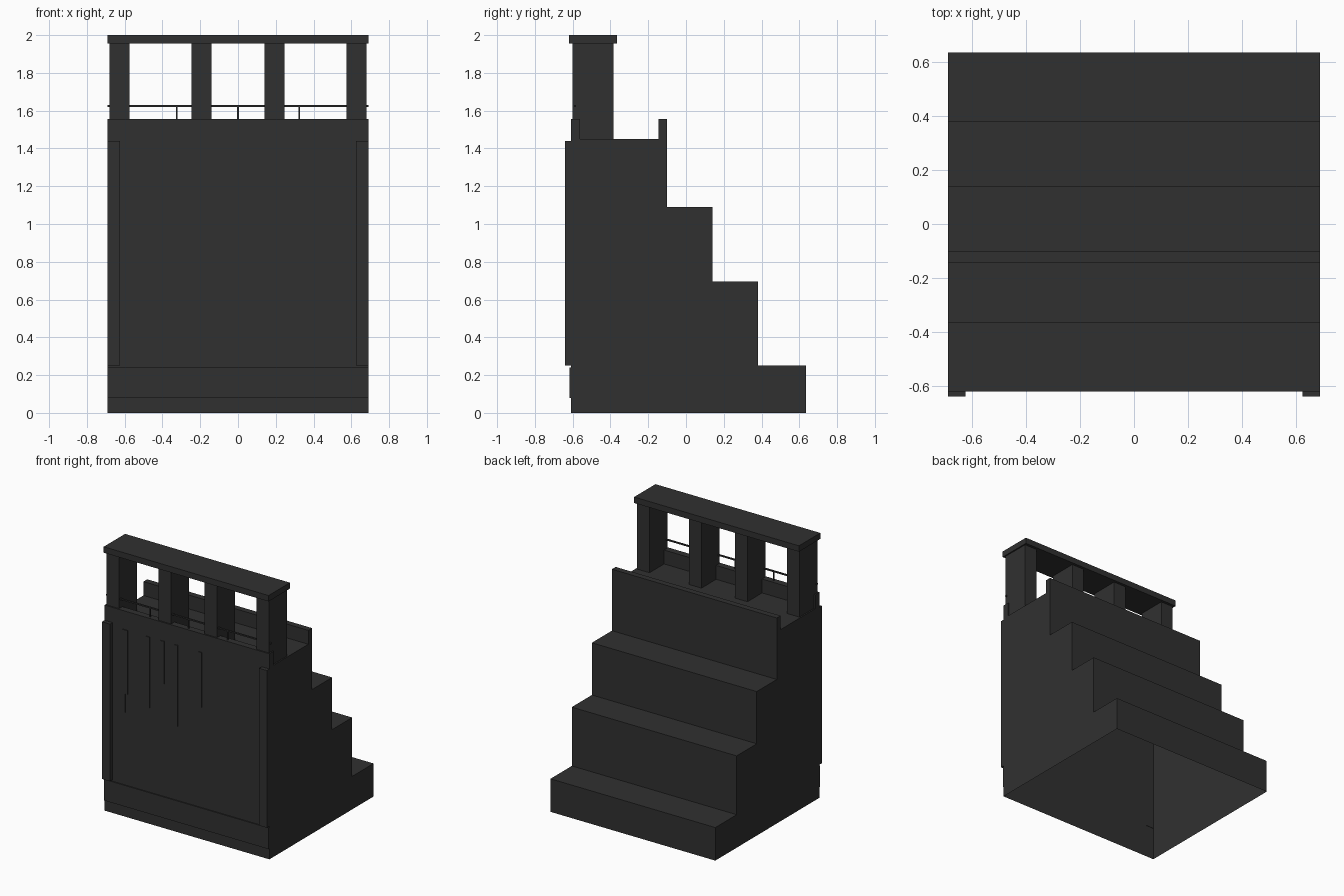
import bpy, bmesh

cube = bpy.data.objects.get("Cube")
if cube:
    bpy.data.objects.remove(cube, do_unlink=True)

# Single dark stone colour
stone = bpy.data.materials.new("charcoal_stone")
stone.use_nodes = True
colour = (0.03, 0.03, 0.03, 1)
stone.diffuse_color = colour
bsdf = next(n for n in stone.node_tree.nodes if n.type == 'BSDF_PRINCIPLED')
bsdf.inputs["Base Color"].default_value = colour

HALF = 0.69      # half width of the building
FRONT = -0.61    # plane of the front wall


def add_object(name, bm):
    mesh = bpy.data.meshes.new(name)
    bm.to_mesh(mesh)
    bm.free()
    mesh.materials.append(stone)
    obj = bpy.data.objects.new(name, mesh)
    bpy.context.collection.objects.link(obj)
    return obj


def box(name, x, y, z):
    """Box from (min, max) ranges along each axis."""
    bm = bmesh.new()
    bmesh.ops.create_cube(bm, size=1)
    for v in bm.verts:
        for i, (lo, hi) in enumerate((x, y, z)):
            v.co[i] = hi if v.co[i] > 0 else lo
    return add_object(name, bm)


# Stepped hull: side profile with deck and parapets, extruded across the width
profile = [(FRONT, 0), (0.635, 0), (0.635, 0.25), (0.38, 0.25), (0.38, 0.695),
           (0.14, 0.695), (0.14, 1.09), (-0.10, 1.09), (-0.10, 1.555),
           (-0.145, 1.555), (-0.145, 1.45), (-0.56, 1.45), (-0.56, 1.555),
           (FRONT, 1.555)]
bm = bmesh.new()
side = bm.faces.new([bm.verts.new((-HALF, y, z)) for y, z in profile])
ext = bmesh.ops.extrude_face_region(bm, geom=[side], use_keep_orig=True)
moved = [g for g in ext["geom"] if isinstance(g, bmesh.types.BMVert)]
bmesh.ops.translate(bm, verts=moved, vec=(2 * HALF, 0, 0))
bmesh.ops.recalc_face_normals(bm, faces=bm.faces)
# The hull is hollow and open underneath
bottom = [f for f in bm.faces if all(v.co.z < 0.001 for v in f.verts)]
bmesh.ops.delete(bm, geom=bottom, context='FACES_ONLY')
add_object("stepped_hull", bm)

# Raised corner strips and pillars, mirrored left and right
for label, s in (("left", 1), ("right", -1)):
    def span(a, b):
        return tuple(sorted((s * a, s * b)))
    box(f"{label}_corner_strip", span(0.625, HALF), (-0.64, FRONT + 0.003), (0.25, 1.44))
    box(f"{label}_outer_pillar", span(0.575, 0.68), (-0.60, -0.385), (1.45, 1.96))
    box(f"{label}_inner_pillar", span(0.14, 0.245), (-0.60, -0.385), (1.45, 1.96))

# Roof slab over the pillars
box("roof_slab", (-HALF, HALF), (-0.62, -0.365), (1.955, 2.0))

# Shallow base band along the front
box("base_band", (-HALF, HALF), (-0.618, FRONT), (0.08, 0.24))

# Thin hanging strips on the front wall: right edge and lower end
strips = [(-0.515, 0.79), (-0.495, 0.93), (-0.31, 0.88), (-0.19, 1.09),
          (-0.075, 0.80), (0.125, 1.00)]
for i, (x, low) in enumerate(strips):
    box(f"wall_strip_{i + 1}", (x - 0.03, x), (-0.616, FRONT), (low, 1.415))

# Balcony rail and its uprights
box("balcony_rail", (-HALF, HALF), (-0.592, -0.582), (1.62, 1.63))
for i in (-1, 0, 1):
    x = i * 0.325
    box(f"rail_upright_{i + 2}", (x - 0.004, x + 0.004), (-0.591, -0.583), (1.55, 1.625))
